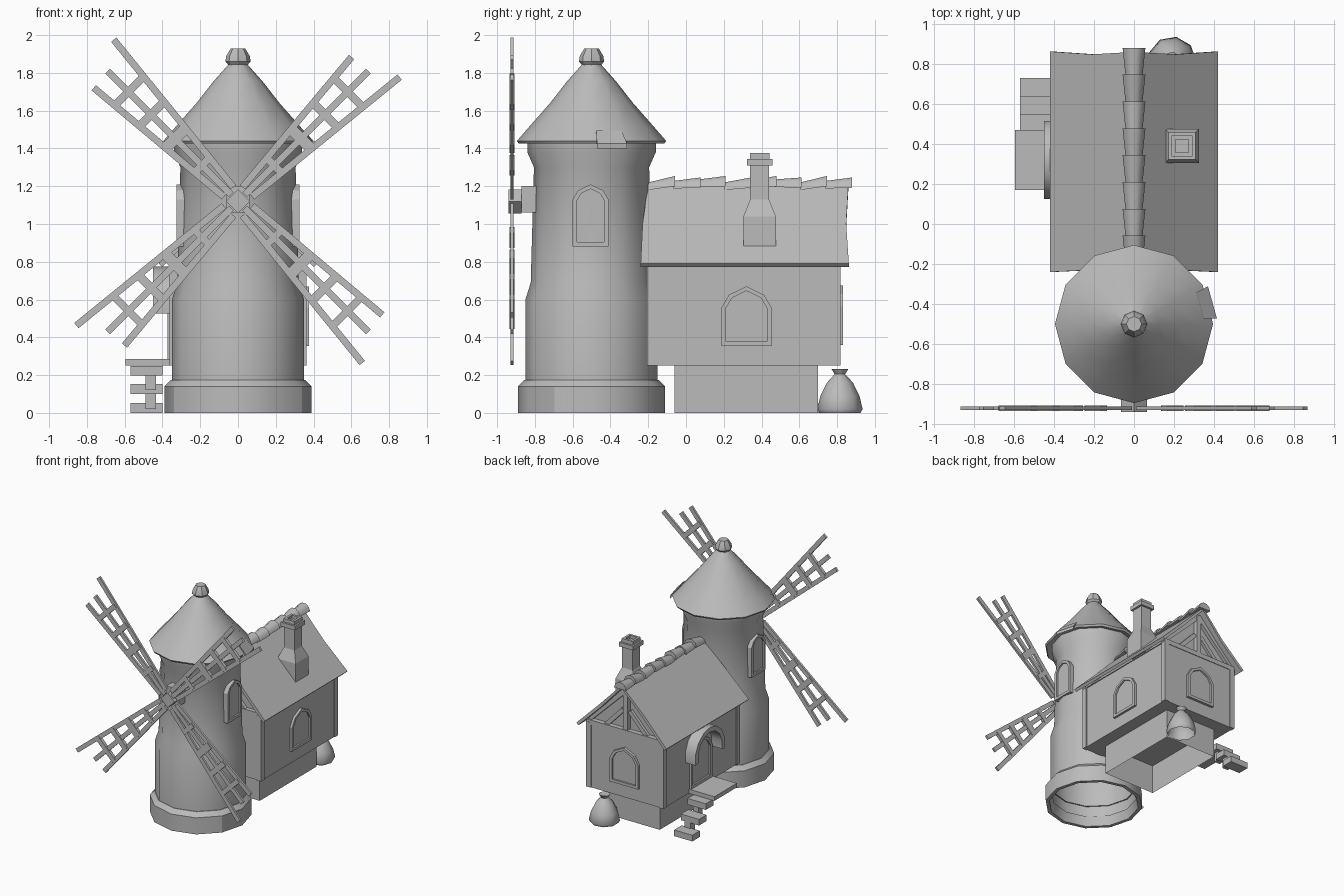
import bpy, bmesh, math
from mathutils import Vector, Matrix

cube = bpy.data.objects.get("Cube")
if cube:
    bpy.data.objects.remove(cube, do_unlink=True)

grey = bpy.data.materials.new("plain_grey")
grey.use_nodes = True
grey.diffuse_color = (0.5, 0.5, 0.5, 1)
grey.node_tree.nodes["Principled BSDF"].inputs["Base Color"].default_value = (0.5, 0.5, 0.5, 1)


def finish(name, bm, smooth=None):
    bmesh.ops.recalc_face_normals(bm, faces=bm.faces)
    me = bpy.data.meshes.new(name)
    bm.to_mesh(me)
    bm.free()
    me.materials.append(grey)
    if smooth:
        me.shade_smooth()
        me.set_sharp_from_angle(angle=math.radians(smooth))
    ob = bpy.data.objects.new(name, me)
    bpy.context.collection.objects.link(ob)
    return ob


def add_box(bm, x0, x1, y0, y1, z0, z1):
    m = Matrix.Translation(((x0 + x1) / 2, (y0 + y1) / 2, (z0 + z1) / 2))
    m = m @ Matrix.Diagonal((x1 - x0, y1 - y0, z1 - z0, 1))
    return bmesh.ops.create_cube(bm, size=1, matrix=m)["verts"]


def add_beam(bm, p, q, width, y0, y1):
    """Straight bar from p to q in the xz plane."""
    p, q = Vector(p), Vector(q)
    d = (q - p).normalized() * width / 2
    n = Vector((-d.y, d.x))
    rings = [[bm.verts.new((c.x, y, c.y)) for c in (p + n, q + n, q - n, p - n)] for y in (y0, y1)]
    skin(bm, rings, True)


def skin(bm, rings, caps=False):
    for a, b in zip(rings, rings[1:]):
        for i in range(len(a)):
            j = (i + 1) % len(a)
            bm.faces.new((a[i], a[j], b[j], b[i]))
    if caps:
        bm.faces.new(rings[0])
        bm.faces.new(rings[-1])


def lathe(name, profile, sides, centre, smooth=40, cap_top=False):
    bm = bmesh.new()
    rings = []
    for r, z in profile:
        rings.append([bm.verts.new((centre[0] + r * math.cos(math.tau * i / sides),
                                    centre[1] + r * math.sin(math.tau * i / sides), z))
                      for i in range(sides)])
    skin(bm, rings)
    if cap_top:
        bm.faces.new(rings[-1])
    return finish(name, bm, smooth)


# Tower with stepped plinth, open underneath
TC = (0, -0.5)
lathe("tower_plinth", [(0.34, 0.08), (0.36, 0), (0.39, 0), (0.39, 0.14), (0.355, 0.175), (0.34, 0.175)], 12, TC, 30)
lathe("tower_body", [(0.35, 0.08), (0.35, 0.6), (0.322, 0.69), (0.305, 1.3), (0.34, 1.38), (0.34, 1.45)], 12, TC)

# Tower roof with finial and one slipped panel
ROOF = [(0.395, 1.44), (0.33, 1.515), (0.22, 1.64), (0.13, 1.755), (0.05, 1.845)]
lathe("tower_roof", [(0.33, 1.44), (0.385, 1.425)] + ROOF, 12, TC, 45)
lathe("roof_finial", [(0.045, 1.835), (0.067, 1.86), (0.062, 1.89), (0.038, 1.93)], 8, TC, 30, True)

bm = bmesh.new()
rings = []
for r, z in ((0.35, 1.47), (0.415, 1.40)):
    arc = [(math.radians(a), h) for h in (0, 0.025) for a in ((4, 27) if h == 0 else (27, 4))]
    rings.append([bm.verts.new((r * math.cos(a), -0.5 + r * math.sin(a), z + h)) for a, h in arc])
skin(bm, rings, True)
finish("slipped_roof_panel", bm)

# Sail hub
HZ = 1.12
bm = bmesh.new()
add_beam(bm, (-0.032, HZ - 0.032), (0.032, HZ + 0.032), 0.09, -0.94, -0.87)
add_box(bm, -0.06, 0.06, -0.87, -0.78, 1.06, 1.2)
finish("sail_hub", bm)

# Four lattice sails
RAILS = [((0.07, 0.036), (1.07, 0.14)), ((0.05, 0), (0.976, 0)), ((0.07, -0.036), (0.965, -0.115))]
for k in range(4):
    a = math.radians(45 + 90 * k)

    def at(u, v):
        return (u * math.cos(a) + v * math.sin(a), HZ + u * math.sin(a) - v * math.cos(a))

    bm = bmesh.new()
    for p, q in RAILS:
        add_beam(bm, at(*p), at(*q), 0.036, -0.93, -0.912)
    for u, w in ((0.27, 0.04), (0.47, 0.06), (0.65, 0.045), (0.82, 0.04)):
        add_beam(bm, at(u, 0.03 + 0.105 * u), at(u, -0.03 - 0.09 * u), w, -0.935, -0.908)
    finish("sail_%d" % (k + 1), bm)

# House walls, gables and hollow footing
bm = bmesh.new()
add_box(bm, -0.355, 0.355, -0.2, 0.81, 0.25, 0.8)
rings = [[bm.verts.new((x, y, z)) for x, z in ((-0.36, 0.79), (0.36, 0.79), (0, 1.16))] for y in (-0.17, 0.775)]
skin(bm, rings, True)
finish("house_walls", bm)

bm = bmesh.new()
add_box(bm, -0.245, 0.245, -0.06, 0.7, 0, 0.25)
bmesh.ops.delete(bm, geom=[f for f in bm.faces if f.calc_center_median().z < 0.01], context="FACES")
finish("house_footing", bm)

# Timber framing
bm = bmesh.new()
for sx in (-1, 1):
    for y in (-0.185, 0.795):
        x = sx * 0.34
        add_box(bm, x - 0.022, x + 0.022, y - 0.022, y + 0.022, 0.25, 0.8)
    for y in (-0.2, 0.77):
        add_beam(bm, (sx * 0.37, 0.8), (0, 1.16), 0.045, y, y + 0.035)
        add_beam(bm, (sx * 0.2, 0.8), (sx * 0.03, 0.98), 0.035, y, y + 0.03)
for y in (-0.205, 0.775):
    add_box(bm, -0.36, 0.36, y, y + 0.04, 0.78, 0.82)
    add_box(bm, -0.022, 0.022, y, y + 0.035, 0.8, 1.15)
finish("timber_frame", bm)

# House roof with slightly bowed ends
bm = bmesh.new()
rows = [[bm.verts.new((s * x, y, z)) for y in ys]
        for s, x, z, ys in ((-1, 0.42, 0.79, (-0.24, 0.862)), (-1, 0.21, 1.0, (-0.23, 0.848)),
                            (1, 0, 1.215, (-0.2, 0.86)),
                            (1, 0.21, 1.0, (-0.23, 0.848)), (1, 0.42, 0.79, (-0.24, 0.862)))]
for a, b in zip(rows, rows[1:]):
    bm.faces.new((a[0], b[0], b[1], a[1]))
for f in bm.faces:
    f.normal_update()
roof = finish("house_roof", bm)
mod = roof.modifiers.new("thickness", "SOLIDIFY")
mod.thickness = 0.025
mod.offset = -1 if roof.data.polygons[0].normal.z > 0 else 1

# Overlapping ridge tiles, alternately tilted
bm = bmesh.new()
for i in range(8):
    y = -0.2 + 0.134 * i
    lift = 0.008 * (i % 3)
    rings = []
    for yy, r, z in ((y, 0.042, 1.18 + lift), (y + 0.142, 0.057, 1.192 + 0.008 * ((i + 1) % 2))):
        rings.append([bm.verts.new((r * math.cos(t * math.pi / 5), yy, z + r * math.sin(t * math.pi / 5)))
                      for t in range(6)])
    skin(bm, rings, True)
finish("ridge_tiles", bm, 40)

# Chimney with tapered shoulder and stepped cap
bm = bmesh.new()
CHIMNEY = [(0.086, 0.88), (0.086, 1.04), (0.05, 1.13), (0.05, 1.31), (0.067, 1.31),
           (0.067, 1.345), (0.052, 1.345), (0.052, 1.375), (0.032, 1.375), (0.032, 1.35)]
rings = [[bm.verts.new((0.24 + sx * h, 0.39 + sy * h, z)) for sx, sy in ((-1, -1), (1, -1), (1, 1), (-1, 1))]
         for h, z in CHIMNEY]
skin(bm, rings, True)
finish("chimney", bm)


# Arched frames with a recessed panel
def arch(w, z0, top):
    zs = top - w * 0.85
    half = [(w, z0), (w, zs), (w * 0.7, zs + 0.6 * (top - zs))]
    return half + [(0, top)] + [(-x, z) for x, z in reversed(half)]


def arched_opening(name, origin, turn, w, z0, top, depth, rim=0.024):
    bm = bmesh.new()
    outer, inner = arch(w, z0, top), arch(w - rim, z0 + rim, top - rim)
    rings = [[bm.verts.new((x, y, z)) for x, z in pts]
             for pts, y in ((outer, 0.02), (outer, -depth), (inner, -depth), (inner, -depth + 0.014))]
    skin(bm, rings, True)
    bm.transform(Matrix.Translation(origin) @ Matrix.Rotation(math.radians(turn), 4, "Z"))
    return finish(name, bm)


arched_opening("house_side_window", (0.355, 0.32, 0), 90, 0.133, 0.355, 0.67, 0.02)
arched_opening("house_back_window", (0, 0.81, 0), 180, 0.133, 0.36, 0.675, 0.022)
arched_opening("front_door", (-0.355, 0.32, 0), -90, 0.14, 0.285, 0.68, 0.018)
for name, s in (("left", 1), ("right", -1)):
    arched_opening(name + "_tower_window", (s * 0.28, -0.505, 0), 90 * s, 0.095, 0.88, 1.21, 0.045)

# Curved hood over the door
bm = bmesh.new()
rings = []
for i in range(9):
    t = math.pi * (i / 8 * 1.16 - 0.08)
    rings.append([bm.verts.new((x, 0.32 + r * math.cos(t), 0.575 + r * math.sin(t)))
                  for x, r in ((-0.34, 0.16), (-0.34, 0.2), (-0.45, 0.2), (-0.45, 0.16))])
skin(bm, rings, True)
finish("door_hood", bm, 35)

# Porch slab and steps going down towards the back
bm = bmesh.new()
add_box(bm, -0.595, -0.35, 0.17, 0.47, 0.25, 0.285)
for y0, z0 in ((0.45, 0.197), (0.54, 0.1), (0.63, 0)):
    add_box(bm, -0.57, -0.4, y0, y0 + 0.1, z0, z0 + 0.052)
add_box(bm, -0.49, -0.435, 0.48, 0.53, 0.12, 0.2)
add_box(bm, -0.49, -0.435, 0.58, 0.64, 0.02, 0.11)
finish("porch_steps", bm)

# Tied sack by the back wall
lathe("sack", [(0.11, 0), (0.122, 0.02), (0.105, 0.09), (0.07, 0.16), (0.028, 0.205), (0.045, 0.232), (0.02, 0.225)],
      9, (0.19, 0.815), 50, True)
